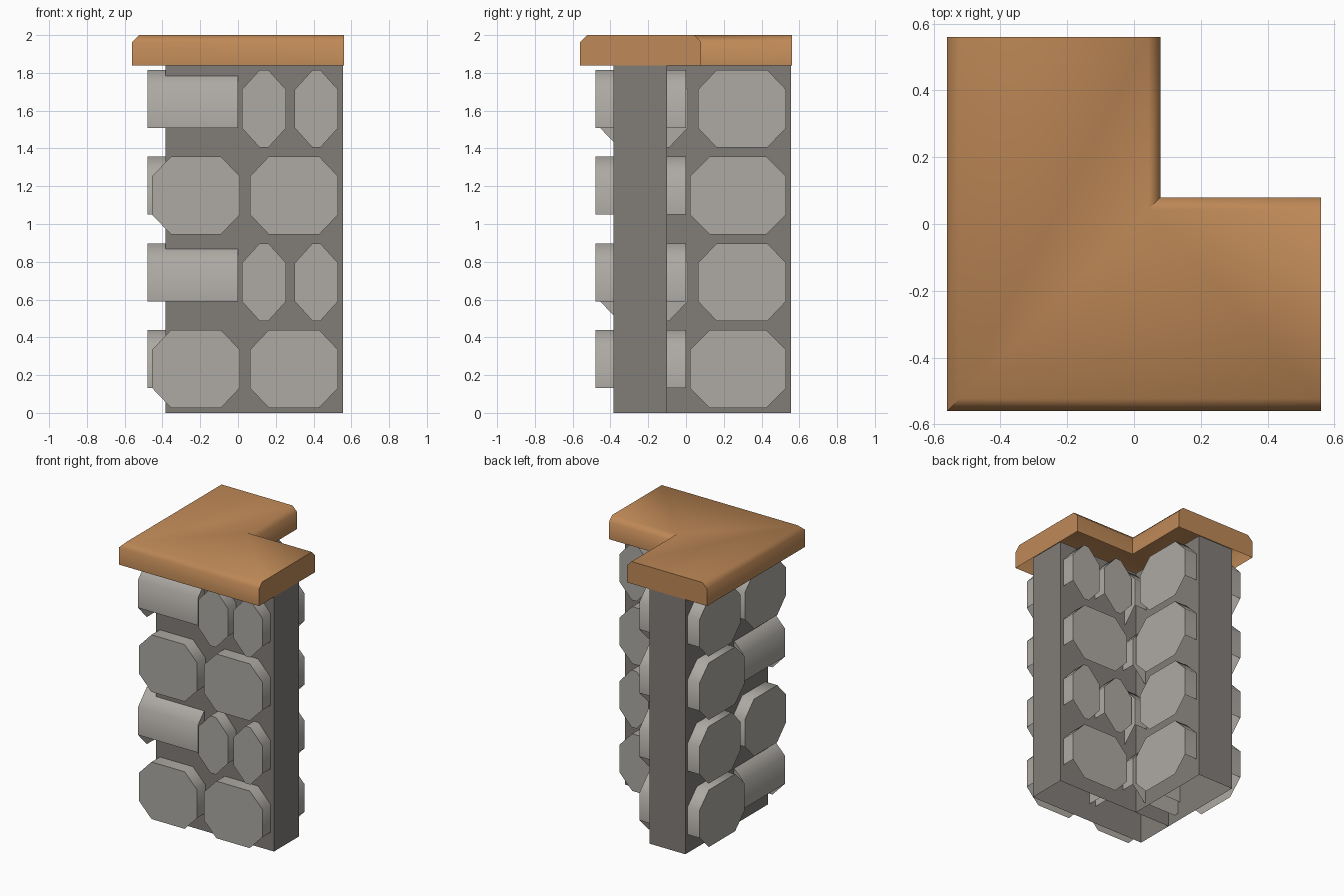
import bpy, bmesh, math

if "Cube" in bpy.data.objects:
    bpy.data.objects.remove(bpy.data.objects["Cube"])


def material(name, rgb):
    m = bpy.data.materials.new(name)
    m.diffuse_color = (*rgb, 1)
    m.use_nodes = True
    m.node_tree.nodes["Principled BSDF"].inputs["Base Color"].default_value = m.diffuse_color
    return m


STONE = material("light stone", (0.42, 0.40, 0.37))
MORTAR = material("dark grey core", (0.22, 0.205, 0.19))
CAP = material("brown cap", (0.52, 0.25, 0.095))


def sweep(name, rings, mat, skip=(), cap_ends=True, close=True, smooth=None):
    """Join matching rings of points; skip lists the side strips left open."""
    bm = bmesh.new()
    vs = [[bm.verts.new(p) for p in r] for r in rings]
    n = len(rings[0])
    for a, b in zip(vs, vs[1:]):
        for i in range(n if close else n - 1):
            if i not in skip:
                j = (i + 1) % n
                bm.faces.new((a[i], a[j], b[j], b[i]))
    if cap_ends:
        bm.faces.new(vs[0])
        bm.faces.new(vs[-1])
    bmesh.ops.recalc_face_normals(bm, faces=bm.faces)
    me = bpy.data.meshes.new(name)
    bm.to_mesh(me)
    bm.free()
    me.materials.append(mat)
    if smooth:
        me.shade_smooth()
        me.set_sharp_from_angle(angle=math.radians(smooth))
    ob = bpy.data.objects.new(name, me)
    bpy.context.collection.objects.link(ob)
    return ob


# Wall core: two legs of an L, open underneath and under the cap
T0, T1, END, TOP = -0.385, -0.10, 0.557, 1.84


def leg(name, x0, x1, y0, y1):
    ring = [(x0, y0), (x1, y0), (x1, y1), (x0, y1)]
    sweep(name, [[(x, y, z) for x, y in ring] for z in (0, TOP)], MORTAR,
          cap_ends=False)


leg("core_front_leg", T0, END, T0, T1)
leg("core_side_leg", T0, T1, T1, END)


# Stones: octagonal blocks running through the wall, open along the bottom
def stone(name, axis, a, b, z0, chamfer):
    z1, h = z0 + 0.412, 0.105
    oct_ = [(a, z0 + h), (a + chamfer, z0), (b - chamfer, z0), (b, z0 + h),
            (b, z1 - h), (b - chamfer, z1), (a + chamfer, z1), (a, z1 - h)]
    rings = [[(d, u, z) if axis == "x" else (u, d, z) for u, z in oct_]
             for d in (-0.48, 0.0)]
    sweep(name, rings, STONE, skip=(0, 1, 2), smooth=60)


for row in range(4):
    z = 0.027 + row * 0.459
    corner_axis, other = ("y", "x") if row % 2 == 0 else ("x", "y")
    # corner stone and its neighbour on the same face
    stone(f"corner_stone_{row}", corner_axis, -0.455, 0.01, z, 0.10)
    stone(f"large_stone_{row}", corner_axis, 0.063, 0.53, z, 0.10)
    if other == "x":
        stone(f"side_stone_{row}", "x", 0.02, 0.53, z, 0.105)
    else:
        stone(f"small_stone_a_{row}", "y", 0.02, 0.255, z, 0.095)
        stone(f"small_stone_b_{row}", "y", 0.30, 0.53, z, 0.095)

# Cap: chamfered profile swept round the corner, open underneath
C0, C1, E, B = -0.56, 0.08, 0.56, 0.037
prof = [(C0, TOP), (C0, 2 - B), (C0 + B, 2), (C1 - B, 2), (C1, 2 - B), (C1, TOP)]
sweep("cap", [[(E, d, z) for d, z in prof],
              [(d, d, z) for d, z in prof],
              [(d, E, z) for d, z in prof]], CAP, close=False, smooth=55)
